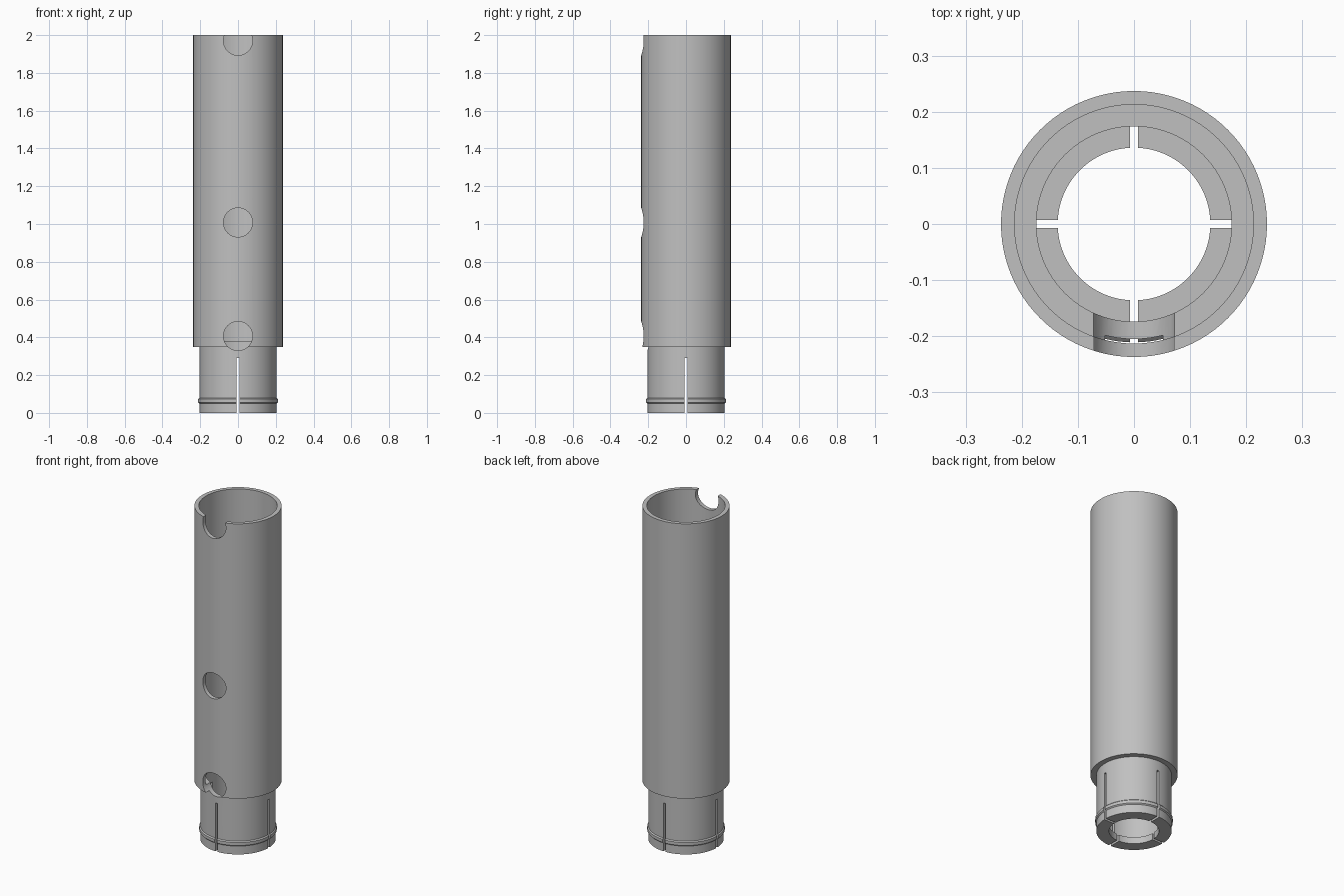
import bpy, bmesh, math
from mathutils import Matrix, Vector

default = bpy.data.objects.get("Cube")
if default:
    bpy.data.objects.remove(default, do_unlink=True)

grey = bpy.data.materials.new("plain_grey")
grey.use_nodes = True
color = (0.53, 0.53, 0.53, 1)
grey.diffuse_color = color
grey.node_tree.nodes["Principled BSDF"].inputs["Base Color"].default_value = color


def make_object(name, bm):
    bmesh.ops.recalc_face_normals(bm, faces=bm.faces)
    mesh = bpy.data.meshes.new(name)
    bm.to_mesh(mesh)
    bm.free()
    mesh.materials.append(grey)
    obj = bpy.data.objects.new(name, mesh)
    bpy.context.collection.objects.link(obj)
    return obj


def lathe(name, profile, steps=96):
    """Spin a closed radius/height outline around z."""
    bm = bmesh.new()
    verts = [bm.verts.new((r, 0, z)) for r, z in profile]
    edges = [bm.edges.new((a, b)) for a, b in zip(verts, verts[1:] + verts[:1])]
    bmesh.ops.spin(bm, geom=verts + edges, cent=(0, 0, 0), axis=(0, 0, 1),
                   angle=math.tau, steps=steps, use_merge=True)
    bmesh.ops.remove_doubles(bm, verts=bm.verts, dist=1e-5)
    return make_object(name, bm)


def cut(target, cutter):
    """Subtract the cutter, then discard it."""
    cutter.hide_render = True
    mod = target.modifiers.new("cut", "BOOLEAN")
    mod.operation = "DIFFERENCE"
    mod.solver = "EXACT"
    mod.object = cutter
    bpy.context.view_layer.objects.active = target
    bpy.ops.object.modifier_apply(modifier=mod.name)
    bpy.data.objects.remove(cutter, do_unlink=True)


# Stepped tube: wide sleeve above, narrow plug with snap ridge and inner lip below
sleeve_r, sleeve_bore = 0.237, 0.213
plug_r, plug_bore, lip_r = 0.205, 0.174, 0.136
tube = lathe("stepped_tube", [
    (lip_r, 0), (plug_r, 0),
    (plug_r, 0.05), (0.211, 0.056), (0.211, 0.074), (plug_r, 0.08),
    (plug_r, 0.35), (sleeve_r, 0.35), (sleeve_r, 2), (sleeve_bore, 2),
    (sleeve_bore, 0.38), (plug_bore, 0.38), (plug_bore, 0.04), (lip_r, 0.04),
])

# Round holes down the front, the top one open at the rim
for z in (0.407, 1.008, 1.97):
    bm = bmesh.new()
    place = Matrix.Translation((0, -0.2, z)) @ Matrix.Rotation(math.pi / 2, 4, "X")
    bmesh.ops.create_cone(bm, cap_ends=True, segments=48, radius1=0.077,
                          radius2=0.077, depth=0.2, matrix=place)
    cut(tube, make_object("hole_cutter", bm))

# Four narrow slots that split the plug into spring fingers
slot_top, slot_width = 0.29, 0.014
for size in ((slot_width, 1), (1, slot_width)):
    bm = bmesh.new()
    bmesh.ops.create_cube(bm, size=1)
    bmesh.ops.scale(bm, verts=bm.verts, vec=Vector((*size, slot_top + 0.1)))
    bmesh.ops.translate(bm, verts=bm.verts, vec=(0, 0, (slot_top - 0.1) / 2))
    cut(tube, make_object("slot_cutter", bm))

# Smooth walls with crisp rims
bpy.ops.object.select_all(action="DESELECT")
tube.select_set(True)
bpy.context.view_layer.objects.active = tube
bpy.ops.object.shade_smooth_by_angle(angle=math.radians(30))
